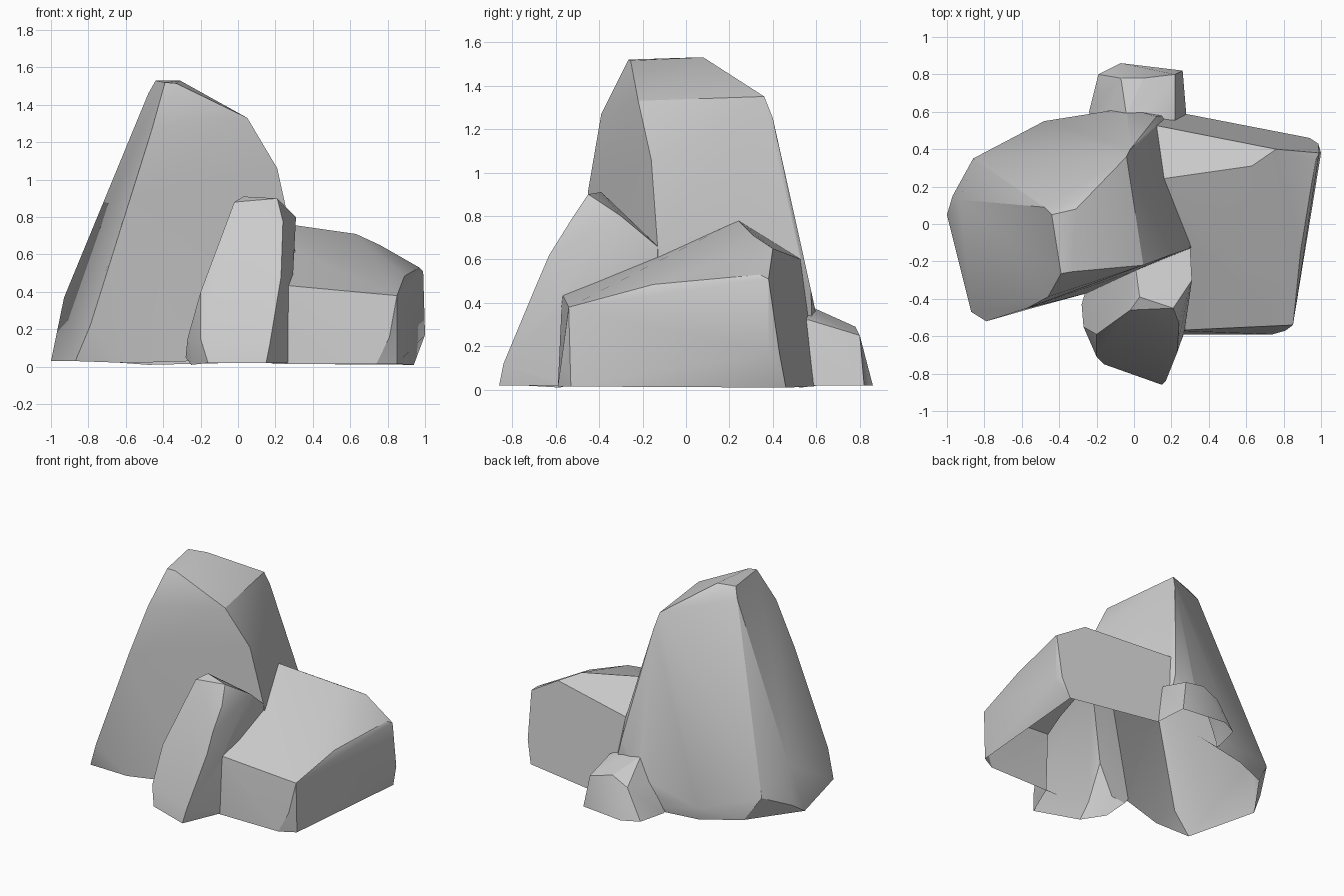
import bpy, bmesh, math


def rock(name, corners):
    """Faceted boulder: convex hull of its corner points."""
    bm = bmesh.new()
    for c in corners:
        bm.verts.new(c)
    bmesh.ops.convex_hull(bm, input=bm.verts[:])
    loose = [v for v in bm.verts if not v.link_faces]
    bmesh.ops.delete(bm, geom=loose, context='VERTS')
    bmesh.ops.recalc_face_normals(bm, faces=bm.faces[:])
    me = bpy.data.meshes.new(name)
    bm.to_mesh(me)
    bm.free()
    ob = bpy.data.objects.new(name, me)
    bpy.context.collection.objects.link(ob)
    return ob


# Tall rock: crest, shoulders, then foot
tall = rock("tall_rock", [
    (-0.44, 0.05, 1.53), (-0.39, -0.265, 1.52), (-0.31, 0.08, 1.53), (-0.33, -0.255, 1.515),
    (-0.48, 0.09, 1.46), (0.05, -0.22, 1.33), (-0.04, 0.36, 1.35), (-0.02, 0.40, 1.25),
    (-0.46, -0.39, 1.27), (-0.57, -0.45, 0.92), (-0.79, -0.52, 0.22), (-0.87, -0.47, 0.03),
    (0.21, -0.16, 1.06), (0.30, -0.13, 0.65), (0.12, 0.53, 0.60), (0.12, 0.575, 0.46),
    (-0.93, 0.13, 0.37), (-1.0, 0.05, 0.03), (-0.97, 0.15, 0.10),
    (-0.79, 0.29, 0.43), (-0.86, 0.35, 0.20), (-0.75, 0.40, 0.03),
    (-0.48, 0.55, 0.10), (-0.48, 0.53, 0.01), (-0.04, 0.62, 0.25), (-0.04, 0.61, 0.02),
    (0.22, 0.59, 0.02), (0.40, -0.10, 0.02), (-0.58, -0.46, 0.02), (-0.25, -0.37, 0.03)])

# Broad low rock on the right
right = rock("right_rock", [
    (0.14, 0.24, 0.78), (0.63, 0.31, 0.71), (0.76, 0.40, 0.65), (0.10, 0.53, 0.60),
    (0.20, -0.57, 0.44), (0.85, -0.54, 0.38), (0.89, -0.15, 0.485),
    (0.97, 0.34, 0.53), (0.99, 0.38, 0.51), (1.0, 0.38, 0.17), (0.985, 0.43, 0.17),
    (0.91, 0.20, 0.015), (0.94, 0.46, 0.01), (0.84, 0.48, 0.015),
    (0.81, -0.57, 0.16), (0.74, -0.59, 0.015), (0.85, -0.53, 0.015), (0.18, -0.59, 0.015),
    (0.27, 0.59, 0.015), (0.15, 0.57, 0.30), (0.10, 0.10, 0.72)])

# Narrow upright rock in front
front = rock("front_rock", [
    (-0.02, -0.46, 0.88), (0.03, -0.39, 0.91), (0.21, -0.45, 0.90), (0.31, -0.30, 0.80),
    (0.30, -0.12, 0.65), (0.24, -0.53, 0.78), (0.235, -0.63, 0.62), (0.23, -0.69, 0.48),
    (0.17, -0.84, 0.12), (0.15, -0.86, 0.02), (0.27, -0.58, 0.02), (0.27, -0.57, 0.43),
    (-0.16, -0.75, 0.02), (-0.20, -0.71, 0.15), (-0.18, -0.66, 0.27), (-0.20, -0.59, 0.40),
    (-0.25, -0.58, 0.01), (-0.27, -0.55, 0.15), (-0.28, -0.43, 0.05),
    (-0.20, -0.15, 0.03), (0.25, -0.10, 0.025), (0.0, -0.17, 0.70)])

# Small rock at the back
back = rock("back_rock", [
    (-0.04, 0.58, 0.38), (0.02, 0.45, 0.42), (0.05, 0.78, 0.29), (-0.07, 0.78, 0.23),
    (0.22, 0.80, 0.25), (0.22, 0.57, 0.32), (0.26, 0.82, 0.02), (0.28, 0.58, 0.02),
    (-0.07, 0.86, 0.02), (-0.19, 0.80, 0.02), (-0.24, 0.60, 0.02),
    (0.26, 0.40, 0.025), (-0.20, 0.40, 0.025), (0.20, 0.42, 0.32)])

# Fuse the boulders into one shell
bpy.context.view_layer.objects.active = tall
tall.select_set(True)
for other in (right, front, back):
    mod = tall.modifiers.new("fuse", 'BOOLEAN')
    mod.operation = 'UNION'
    mod.solver = 'EXACT'
    mod.object = other
    bpy.ops.object.modifier_apply(modifier=mod.name)
    bpy.data.objects.remove(other, do_unlink=True)
tall.name = "rock_cluster"

# Open the underside and merge nearly flat facets
bm = bmesh.new()
bm.from_mesh(tall.data)
under = [f for f in bm.faces
         if f.normal.z < -0.75 or max(v.co.z for v in f.verts) < 0.06]
bmesh.ops.delete(bm, geom=under, context='FACES')
bmesh.ops.dissolve_limit(bm, angle_limit=math.radians(4),
                         verts=bm.verts[:], edges=bm.edges[:])
bm.to_mesh(tall.data)
bm.free()
bpy.ops.object.shade_smooth_by_angle(angle=math.radians(25))
